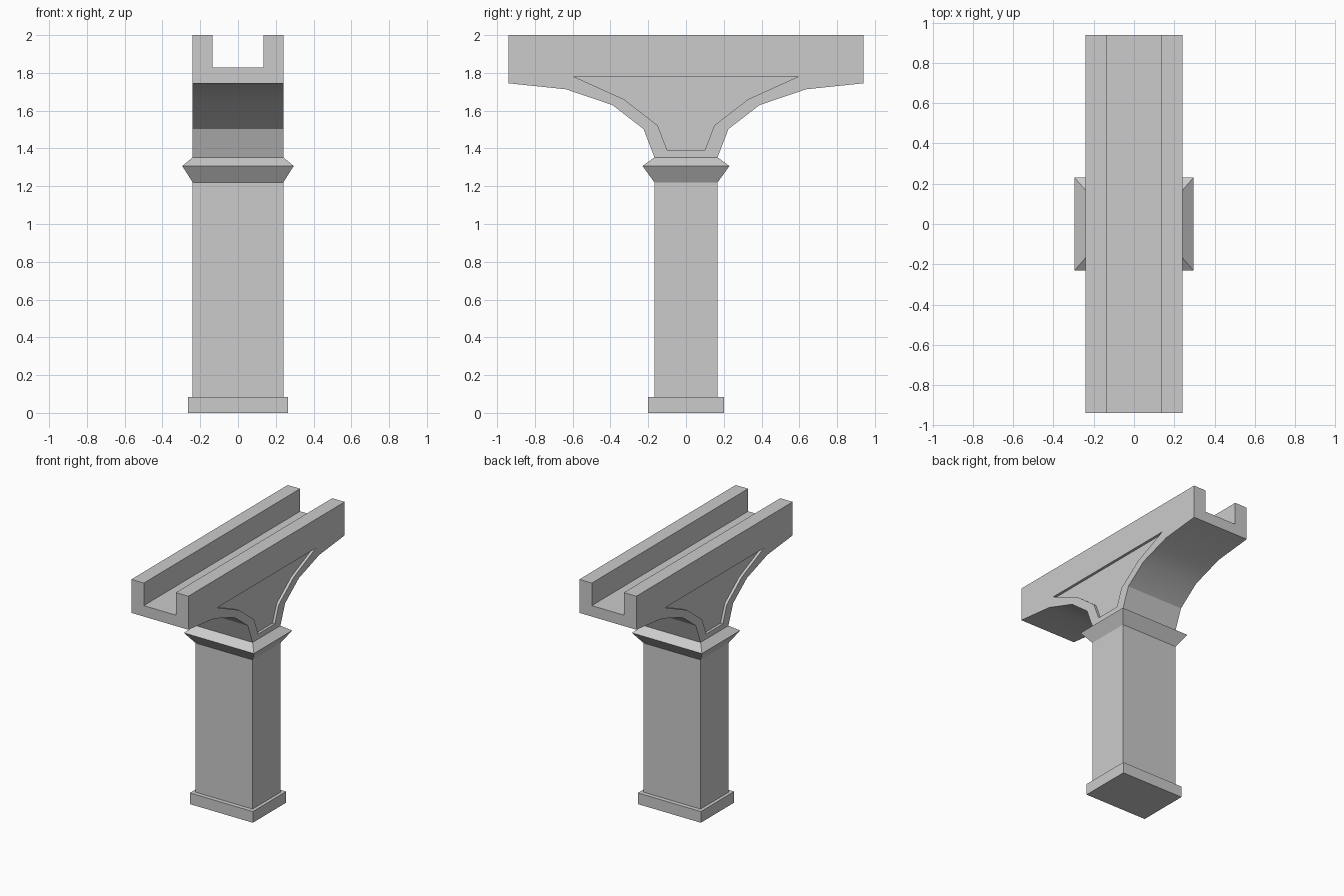
import bpy
import bmesh
import math

if "Cube" in bpy.data.objects:
    bpy.data.objects.remove(bpy.data.objects["Cube"])


def finish(name, bm):
    bmesh.ops.recalc_face_normals(bm, faces=bm.faces)
    mesh = bpy.data.meshes.new(name)
    bm.to_mesh(mesh)
    bm.free()
    obj = bpy.data.objects.new(name, mesh)
    bpy.context.collection.objects.link(obj)
    return obj


def rect_stack(name, levels):
    """Loft rectangles given as (half x, half y, z)."""
    bm = bmesh.new()
    rings = [[bm.verts.new((sx * hx, sy * hy, z))
              for sx, sy in ((-1, -1), (1, -1), (1, 1), (-1, 1))]
             for hx, hy, z in levels]
    bm.faces.new(rings[0])
    bm.faces.new(rings[-1])
    for a, b in zip(rings, rings[1:]):
        for i in range(4):
            j = (i + 1) % 4
            bm.faces.new((a[i], a[j], b[j], b[i]))
    return finish(name, bm)


def extrude_profile(name, half, x0, x1):
    """Mirror a half profile of (y, z) points and extrude it along x."""
    outline = half + [(-y, z) for y, z in reversed(half)]
    bm = bmesh.new()
    face = bm.faces.new([bm.verts.new((x0, y, z)) for y, z in outline])
    moved = bmesh.ops.extrude_face_region(bm, geom=[face])["geom"]
    verts = [g for g in moved if isinstance(g, bmesh.types.BMVert)]
    bmesh.ops.translate(bm, verts=verts, vec=(x1 - x0, 0, 0))
    return finish(name, bm)


def cut(target, cutter):
    mod = target.modifiers.new(cutter.name, 'BOOLEAN')
    mod.operation = 'DIFFERENCE'
    mod.solver = 'EXACT'
    mod.object = cutter
    cutter.hide_render = True
    cutter.display_type = 'WIRE'


# Pillar: plinth, shaft and flared collar
rect_stack("plinth", [(0.265, 0.2, 0), (0.265, 0.2, 0.085)])
rect_stack("shaft", [(0.24, 0.167, 0.085), (0.24, 0.167, 1.22)])
rect_stack("collar", [(0.24, 0.167, 1.22), (0.295, 0.23, 1.307), (0.24, 0.167, 1.353)])

# Bracket head with curved underside
head = extrude_profile("bracket_head", [
    (0.167, 1.353), (0.225, 1.503), (0.39, 1.63),
    (0.635, 1.713), (0.94, 1.745), (0.94, 2.0)], -0.24, 0.24)
bpy.context.view_layer.objects.active = head
head.select_set(True)
bpy.ops.object.shade_smooth_by_angle(angle=math.radians(25))

# Channel along the top
cut(head, rect_stack("channel_cutter", [(0.135, 1.1, 1.828), (0.135, 1.1, 2.1)]))

# Recessed panel on each side
panel = [(0.1, 1.392), (0.15, 1.522), (0.328, 1.66), (0.593, 1.78)]
for side, label in ((-1, "left"), (1, "right")):
    cut(head, extrude_profile(label + "_panel_cutter", panel, side * 0.22, side * 0.3))
